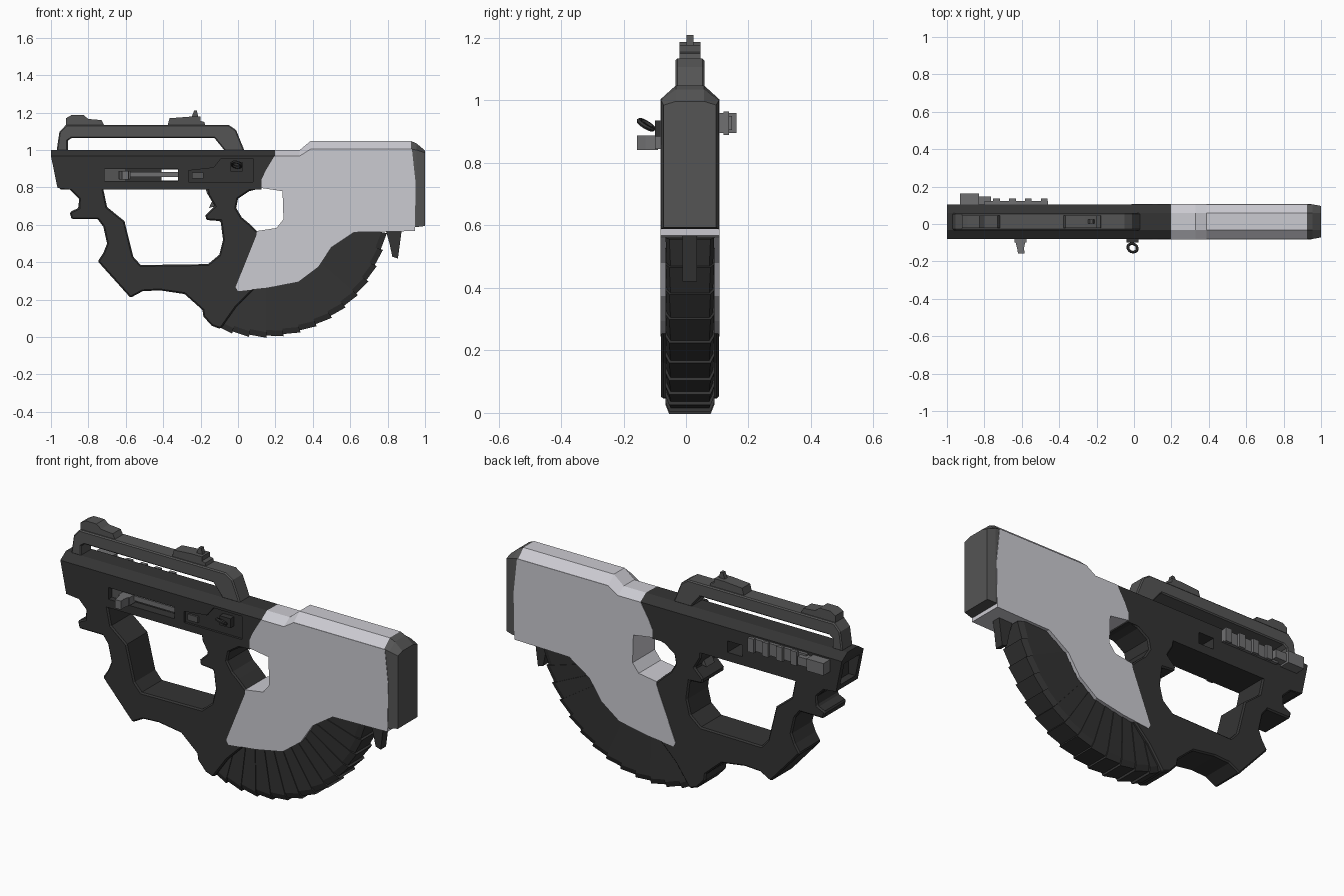
import bpy, bmesh, math
from mathutils import Vector

CY = 0.0125          # centre plane of the housing
W = 0.0925           # half width of the housing


def material(name, r, g, b):
    m = bpy.data.materials.new(name)
    m.diffuse_color = (r, g, b, 1)
    return m


DARK = material("dark_polymer", 0.034, 0.034, 0.034)
GREY = material("mid_grey", 0.09, 0.09, 0.09)
METAL = material("steel_grey", 0.16, 0.16, 0.165)
LIGHT = material("light_grey", 0.60, 0.595, 0.64)


def finish(name, bm, mat):
    bmesh.ops.recalc_face_normals(bm, faces=bm.faces)
    me = bpy.data.meshes.new(name)
    bm.to_mesh(me)
    bm.free()
    me.materials.append(mat)
    ob = bpy.data.objects.new(name, me)
    bpy.context.collection.objects.link(ob)
    return ob


def loft(name, sections, mat):
    """Skin equal-length rings of points and cap both ends."""
    bm = bmesh.new()
    rings = [[bm.verts.new(p) for p in s] for s in sections]
    n = len(rings[0])
    for a, b in zip(rings, rings[1:]):
        for i in range(n):
            j = (i + 1) % n
            bm.faces.new((a[i], a[j], b[j], b[i]))
    bm.faces.new(rings[0])
    bm.faces.new(rings[-1])
    return finish(name, bm, mat)


def prism(name, pts, y0, y1, mat):
    return loft(name, [[(x, y, z) for x, z in pts] for y in (y0, y1)], mat)


def box(name, x0, x1, y0, y1, z0, z1, mat):
    return prism(name, [(x0, z0), (x1, z0), (x1, z1), (x0, z1)], y0, y1, mat)


def apply_mod(ob, mod):
    bpy.context.view_layer.objects.active = ob
    bpy.ops.object.modifier_apply(modifier=mod.name)


def bevel(ob, width, angle=60):
    m = ob.modifiers.new("bevel", 'BEVEL')
    m.width, m.segments = width, 1
    m.limit_method, m.angle_limit = 'ANGLE', math.radians(angle)
    apply_mod(ob, m)


def cut(ob, cutter):
    m = ob.modifiers.new("cut", 'BOOLEAN')
    m.operation, m.object, m.solver = 'DIFFERENCE', cutter, 'EXACT'
    apply_mod(ob, m)
    bpy.data.objects.remove(cutter)


def roof(name, rows, mat):
    """Chamfered ridge along x: rows of (x, shoulder z, top z)."""
    loft(name, [[(x, CY - W, a), (x, CY + W, a), (x, CY + 0.045, b), (x, CY - 0.045, b)]
                for x, a, b in rows], mat)


# receiver with muzzle opening, handle slot, through window and selector recess
body = prism("receiver", [(-1, 0.968), (-0.965, 0.797), (-0.9, 0.79), (0.125, 0.79), (0.125, 0.84),
                          (0.147, 0.888), (0.195, 0.968)], CY - W, CY + W, DARK)
cut(body, box("muzzle_cutter", -1.1, -0.93, CY - 0.065, CY + 0.065, 0.825, 0.945, DARK))
cut(body, box("slot_cutter", -0.714, -0.32, -0.2, -0.03, 0.835, 0.898, DARK))
cut(body, box("window_cutter", -0.41, -0.32, -0.3, 0.3, 0.836, 0.897, DARK))
cut(body, prism("selector_cutter", [(-0.265, 0.83), (0.08, 0.83), (0.08, 0.955), (-0.09, 0.955),
                                    (-0.13, 0.905), (-0.265, 0.89)], -0.2, -0.068, DARK))
roof("receiver_top", [(-1, 0.968, 1), (0.197, 0.968, 1)], DARK)

# lower frame: foregrip, guard and rear grip in one outline
frame = prism("grip_frame", [
    (-0.955, 0.81), (-0.955, 0.79), (-0.90, 0.79), (-0.85, 0.74), (-0.853, 0.69), (-0.90, 0.668),
    (-0.89, 0.63), (-0.75, 0.63), (-0.72, 0.59), (-0.70, 0.50), (-0.72, 0.45), (-0.75, 0.405),
    (-0.575, 0.21), (-0.51, 0.245), (-0.42, 0.25), (-0.286, 0.23), (-0.19, 0.145), (-0.185, 0.11),
    (-0.14, 0.06), (-0.093, 0.043), (-0.01, 0.16), (0.10, 0.27), (0.16, 0.55), (0.10, 0.567),
    (0.056, 0.61), (0.02, 0.64), (-0.01, 0.69), (0.0, 0.74), (0.06, 0.78), (0.12, 0.795),
    (0.12, 0.81), (-0.165, 0.81), (-0.16, 0.76), (-0.125, 0.70), (-0.174, 0.652), (-0.17, 0.626),
    (-0.093, 0.62), (-0.08, 0.52), (-0.10, 0.44), (-0.16, 0.39), (-0.52, 0.385), (-0.56, 0.43),
    (-0.607, 0.62), (-0.70, 0.695), (-0.72, 0.79), (-0.72, 0.81)], CY - W, CY + W, DARK)
bevel(frame, 0.018)

# trigger
prism("trigger", [(-0.175, 0.80), (-0.12, 0.80), (-0.12, 0.70), (-0.155, 0.69), (-0.135, 0.735),
                  (-0.165, 0.765)], CY - 0.035, CY + 0.035, GREY)

# light stock shell and its stepped ridge
prism("stock", [(0.195, 0.968), (0.33, 0.968), (0.388, 1.005), (0.93, 1.005), (0.95, 0.82),
                (0.945, 0.567), (0.62, 0.56), (0.5, 0.48), (0.43, 0.374), (0.323, 0.294),
                (0.158, 0.262), (0.0, 0.245), (-0.013, 0.267), (0.10, 0.548), (0.10, 0.567),
                (0.206, 0.583), (0.243, 0.63), (0.238, 0.78), (0.125, 0.797), (0.125, 0.84),
                (0.147, 0.888)], CY - W - 0.002, CY + W + 0.002, LIGHT)
roof("stock_top", [(0.195, 0.968, 1), (0.33, 0.968, 1), (0.388, 1.005, 1.048),
                   (0.925, 1.005, 1.048)], LIGHT)


# butt pad
def butt_ring(x, w, bottom, shoulder, top):
    return [(x, CY - w, bottom), (x, CY + w, bottom), (x, CY + w, shoulder),
            (x, CY + 0.045, top), (x, CY - 0.045, top), (x, CY - w, shoulder)]


loft("butt_pad", [butt_ring(0.925, W, 0.588, 1.005, 1.048), butt_ring(0.955, W, 0.588, 1.0, 1.035),
                  butt_ring(1.0, 0.084, 0.594, 0.985, 0.997)], GREY)

# curved magazine: a fan of overlapping stepped wedges
cx, cz, count = 0.14, 0.66, 13
start, step = math.radians(-113), math.radians(104 / 13)
for i in range(count):
    a, b = start + i * step, start + (i + 1) * step

    def ring(angle, r, w):
        return [(cx + q * math.cos(angle), CY + s, cz + q * math.sin(angle))
                for q, s in ((0.34, -w), (0.34, w), (r - 0.03, w), (r, w - 0.012),
                             (r, 0.012 - w), (r - 0.03, -w))]
    loft(f"magazine_segment_{i + 1}", [ring(a, 0.652, 0.074), ring(b, 0.664, 0.078)], DARK)
prism("magazine_catch", [(0.79, 0.57), (0.875, 0.57), (0.855, 0.42), (0.825, 0.43), (0.81, 0.50)],
      CY - 0.023, CY + 0.023, DARK)

# carry rail arch
rail = prism("top_rail", [(-0.97, 0.995), (-0.955, 1.096), (-0.92, 1.134), (-0.05, 1.134),
                          (-0.01, 1.107), (0.035, 0.995), (-0.07, 0.995), (-0.126, 1.064),
                          (-0.89, 1.064), (-0.91, 1.05), (-0.91, 0.995)], CY - 0.046, CY + 0.046, GREY)
bevel(rail, 0.006)

# sights
prism("front_sight", [(-0.92, 1.13), (-0.92, 1.17), (-0.89, 1.187), (-0.826, 1.187), (-0.80, 1.166),
                      (-0.73, 1.16), (-0.714, 1.13)], CY - 0.034, CY + 0.034, GREY)
prism("rear_sight", [(-0.377, 1.13), (-0.366, 1.17), (-0.26, 1.178), (-0.20, 1.178), (-0.20, 1.155),
                     (-0.18, 1.15), (-0.174, 1.13)], CY - 0.034, CY + 0.034, GREY)
prism("sight_post", [(-0.25, 1.17), (-0.235, 1.21), (-0.22, 1.21), (-0.21, 1.17)],
      CY - 0.011, CY + 0.011, GREY)

# charging handle, slot plate and rod
box("slot_plate", -0.714, -0.60, -0.05, -0.03, 0.835, 0.898, GREY)
box("slot_rod", -0.60, -0.318, -0.06, -0.03, 0.857, 0.883, METAL)
prism("charging_handle", [(-0.64, 0.845), (-0.575, 0.845), (-0.575, 0.888), (-0.64, 0.888)],
      -0.10, -0.03, METAL)
loft("handle_knob", [[(x0, y, 0.842), (x1, y, 0.842), (x1, y, 0.888), (x0, y, 0.888)]
                     for x0, x1, y in ((-0.635, -0.58, -0.09), (-0.625, -0.588, -0.13),
                                       (-0.62, -0.585, -0.157))], METAL)

# selector button, ring mount and ring
box("selector_button", -0.245, -0.185, -0.078, -0.06, 0.848, 0.88, GREY)
box("ring_mount", -0.04, 0.025, -0.10, -0.06, 0.885, 0.935, DARK)
bpy.ops.mesh.primitive_torus_add(major_segments=16, minor_segments=6, major_radius=0.026,
                                 minor_radius=0.008, location=(-0.008, -0.128, 0.922),
                                 rotation=(math.radians(-30), math.radians(15), 0))
bpy.context.object.name = "sling_ring"
bpy.context.object.data.materials.append(DARK)

# accessory rail on the far side
box("side_rail", -0.80, -0.46, 0.09, 0.122, 0.895, 0.96, METAL)
for i in range(4):
    x = -0.735 + i * 0.085
    box(f"side_rail_tooth_{i + 1}", x - 0.018, x + 0.018, 0.12, 0.137, 0.89, 0.965, METAL)
prism("side_rail_block", [(-0.93, 0.895), (-0.83, 0.895), (-0.83, 0.96), (-0.93, 0.96)],
      0.09, 0.162, METAL)
box("side_rail_clamp", -0.84, -0.765, 0.09, 0.148, 0.905, 0.95, METAL)
